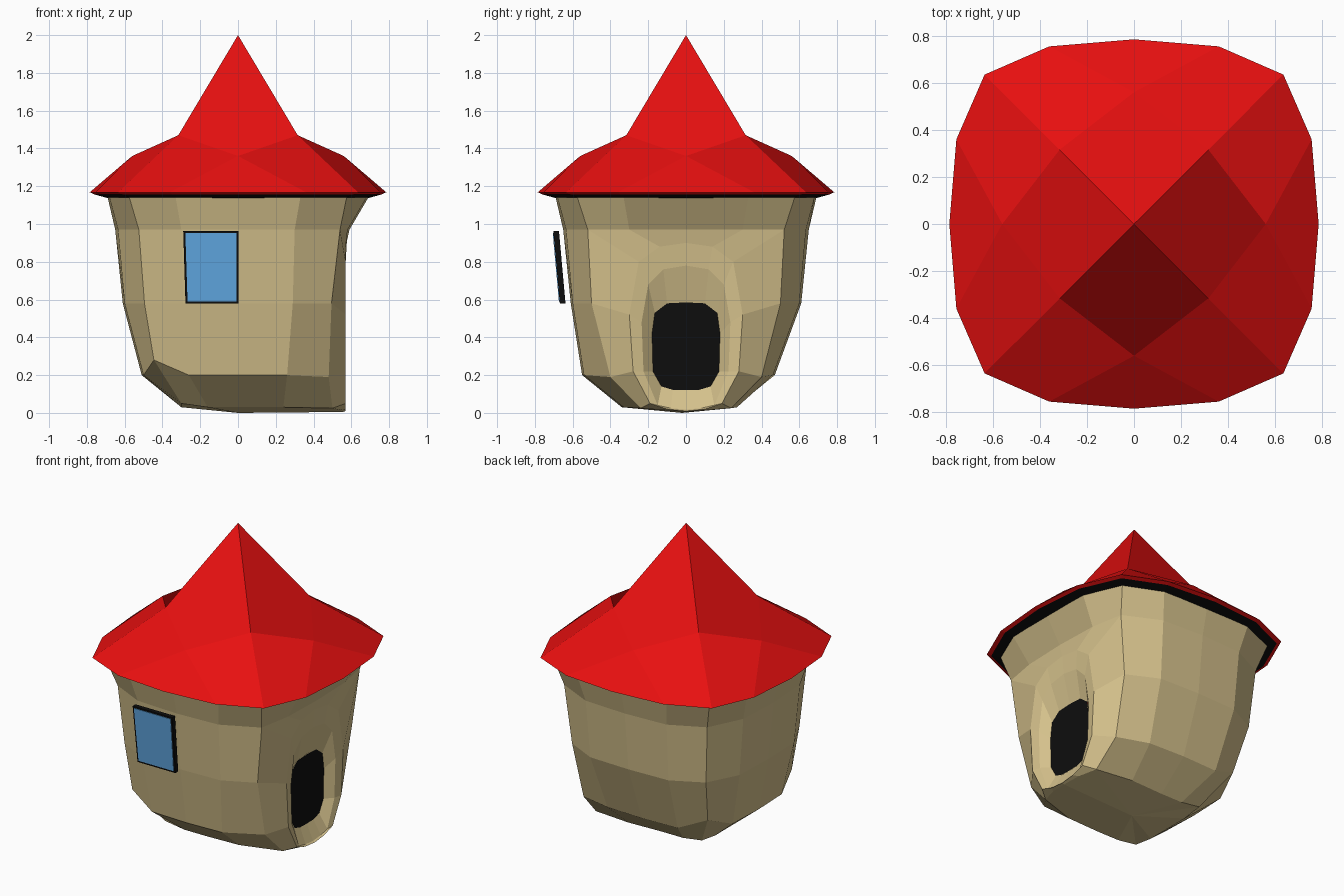
import bpy, bmesh

if "Cube" in bpy.data.objects:
    bpy.data.objects.remove(bpy.data.objects["Cube"])


def material(name, rgb):
    m = bpy.data.materials.new(name)
    m.diffuse_color = (*rgb, 1)
    m.use_nodes = True
    m.node_tree.nodes["Principled BSDF"].inputs["Base Color"].default_value = m.diffuse_color
    return m


TAN = material("plaster", (0.66, 0.53, 0.26))
RED = material("red_tile", (0.8, 0.005, 0.005))
BLACK = material("black", (0.004, 0.004, 0.004))
BLUE = material("glass", (0.12, 0.4, 0.78))


def build(name, verts, faces, mat):
    bm = bmesh.new()
    vs = [bm.verts.new(v) for v in verts]
    for f in faces:
        bm.faces.new([vs[i] for i in f])
    bmesh.ops.recalc_face_normals(bm, faces=bm.faces)
    me = bpy.data.meshes.new(name)
    bm.to_mesh(me)
    bm.free()
    ob = bpy.data.objects.new(name, me)
    me.materials.append(mat)
    bpy.context.collection.objects.link(ob)
    return ob


def bridge(a, b):
    n = len(a)
    return [(a[i], a[(i + 1) % n], b[(i + 1) % n], b[i]) for i in range(n)]


def squarish(mid, q, qpos, corner, z, zc=None, dy=0):
    """16-point rounded square; points 0-4 span the +x side."""
    pts = []
    for s in range(4):
        c, k = ((1, 0), (0, 1), (-1, 0), (0, -1))[s]
        for x, y, h in ((corner, -corner, zc or z), (q, -qpos, z), (mid, 0, z), (q, qpos, z)):
            pts.append((x * c - y * k, x * k + y * c + dy, h))
    return pts


def mirror_loop(x, half):
    return [(x, y, z) for y, z in half] + [(x, -y, z) for y, z in half[-2:0:-1]]


# Body rings, from the flared top down to the rounded base
rings = [
    squarish(0.69, 0.68, 0.33, 0.575, 1.14),
    squarish(0.65, 0.635, 0.30, 0.525, 0.97),
    squarish(0.61, 0.60, 0.29, 0.495, 0.58),
    squarish(0.51, 0.50, 0.26, 0.445, 0.20, 0.28, -0.04),
    squarish(0.30, 0.30, 0.16, 0.30, 0.03, 0.05, -0.04),
]
# Door side: flatter wall that runs straight to the ground
for lev, col, p in ((1, 4, (0.54, 0.52, 0.97)), (1, 3, (0.58, 0.3, 0.97)), (1, 2, (0.59, 0, 0.97)),
                    (2, 4, (0.495, 0.5, 0.58)), (3, 4, (0.48, 0.40, 0.19)),
                    (4, 4, (0.50, 0.24, 0.025)), (4, 3, (0.54, 0.12, 0.015)),
                    (4, 2, (0.555, 0, 0.005)), (4, 5, (0.24, 0.27, 0.03))):
    rings[lev][col] = p
    other = (4 - col) % 16
    if other != col:
        rings[lev][other] = (p[0], -p[1], p[2])
rings[4][15] = (0.24, -0.33, 0.03)

verts = [p for r in rings for p in r]
idx = [[r * 16 + i for i in range(16)] for r in range(5)]
faces = []
for r in range(4):
    quads = bridge(idx[r], idx[r + 1])
    faces += quads if r == 0 else quads[4:]      # leave the door side open
base = len(verts)
verts.append((0, -0.02, 0))
faces += [(idx[4][i], idx[4][(i + 1) % 16], base) for i in range(16)]

# Doorway: concentric loops filling the open side, stepping into a recess
door_half = [(0, .585), (.10, .58), (.165, .53), (.18, .42), (.175, .22), (.13, .14), (.07, .122), (0, .12)]
loops = [
    mirror_loop(0.57, [(0, .90), (.14, .88), (.25, .80), (.30, .52), (.28, .22), (.19, .05), (.10, .02), (0, .01)]),
    mirror_loop(0.558, [(0, .78), (.12, .76), (.20, .68), (.235, .48), (.225, .22), (.15, .04), (.08, .025), (0, .018)]),
    mirror_loop(0.51, door_half),
]
prev = [idx[l][c] for l, c in ((1, 2), (1, 3), (1, 4), (2, 4), (3, 4), (4, 4), (4, 3), (4, 2),
                               (4, 1), (4, 0), (3, 0), (2, 0), (1, 0), (1, 1))]
for loop in loops:
    cur = list(range(len(verts), len(verts) + 14))
    verts += loop
    faces += bridge(prev, cur)
    prev = cur
build("house_body", verts, faces, TAN)
build("door", mirror_loop(0.511, door_half), [tuple(range(14))], BLACK)

# Roof: pointed cap, skirt and thin lip
eave = squarish(0.785, 0.755, 0.36, 0.635, 1.168)
lip = [(x * .97, y * .97, 1.157) for x, y, z in eave]
verts = [(0, 0, 2)]
for c, s in ((1, 0), (0, 1), (-1, 0), (0, -1)):
    for x, y, z in ((0.316, -0.316, 1.47), (0.56, 0, 1.36)):
        verts.append((x * c - y * s, x * s + y * c, z))
verts += eave + lip
faces = []
for s in range(4):
    a, mid, b = 1 + 2 * s, 2 + 2 * s, 1 + (2 * s + 2) % 8
    e = [9 + (4 * s + k) % 16 for k in range(5)]
    faces += [(a, 0, b, mid), (a, mid, e[1], e[0]), (mid, b, e[4], e[3]), (mid, e[3], e[2], e[1])]
faces += bridge(list(range(9, 25)), list(range(25, 41)))
build("roof", verts, faces, RED)

# Black soffit between the roof lip and the wall top
inner = [(x * .87, y * .87, 1.135) for x, y, z in eave]
build("soffit", lip + inner, bridge(list(range(16)), list(range(16, 32))), BLACK)


# Window: leaning black slab with a blue pane on its front
def slab(name, x0, x1, z0, z1, front, depth, mat):
    lean = lambda z: -0.668 - (z - 0.58) * 0.09 - front
    prof = [(x0 + 0.012, z0), (x1, z0), (x1, z1), (x0, z1)]
    v = [(x, lean(z), z) for x, z in prof] + [(x, lean(z) + depth, z) for x, z in prof]
    build(name, v, bridge([0, 1, 2, 3], [4, 5, 6, 7]) + [(0, 1, 2, 3), (4, 5, 6, 7)], mat)


slab("window_frame", -0.29, 0.003, 0.578, 0.963, 0, 0.03, BLACK)
slab("window_pane", -0.279, -0.007, 0.59, 0.952, 0.004, 0.01, BLUE)
